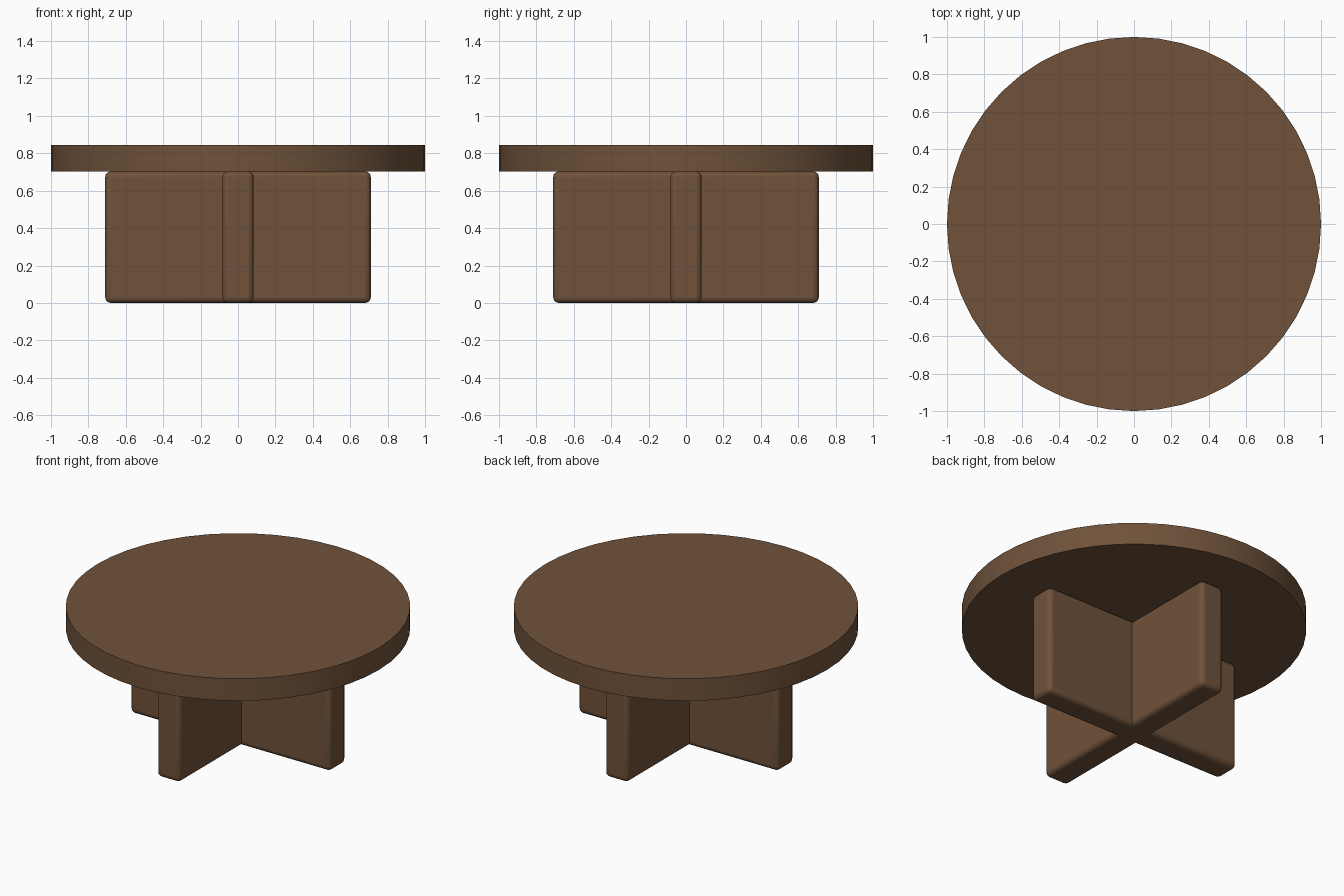
import bpy, math

if "Cube" in bpy.data.objects:
    bpy.data.objects.remove(bpy.data.objects["Cube"])

wood = bpy.data.materials.new("brown_wood")
wood.diffuse_color = (0.16, 0.085, 0.043, 1)
wood.use_nodes = True
wood.node_tree.nodes["Principled BSDF"].inputs["Base Color"].default_value = wood.diffuse_color


def finish(obj, name):
    obj.name = name
    obj.data.materials.append(wood)
    bpy.ops.object.shade_smooth_by_angle(angle=math.radians(35))


# Round table top
bpy.ops.mesh.primitive_cylinder_add(vertices=48, radius=1, depth=0.142,
                                    location=(0, 0, 0.774))
finish(bpy.context.object, "table_top")


# Crossed base boards with rounded edges
def base_board(name, turn):
    bpy.ops.mesh.primitive_cube_add(size=1, location=(0, 0, 0.3515))
    board = bpy.context.object
    board.scale = (1.42, 0.166, 0.703)
    bpy.ops.object.transform_apply(location=False, rotation=False, scale=True)
    board.rotation_euler.z = turn
    bevel = board.modifiers.new("rounded_edges", 'BEVEL')
    bevel.width = 0.03
    bevel.segments = 4
    finish(board, name)


base_board("base_board_across", 0)
base_board("base_board_deep", math.pi / 2)
